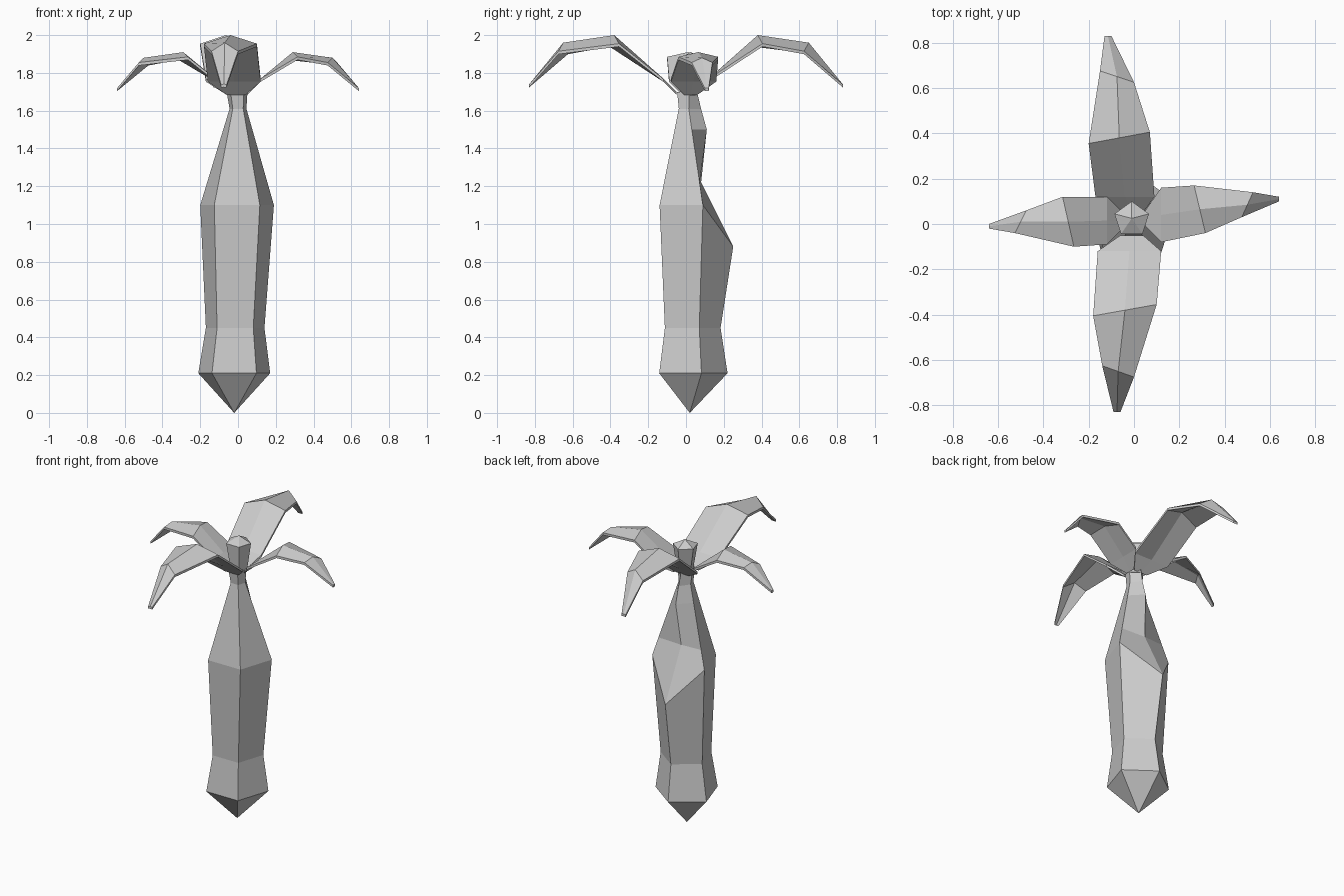
import bpy
import bmesh
from math import sin, cos, pi
from mathutils import Vector

if "Cube" in bpy.data.objects:
    bpy.data.objects.remove(bpy.data.objects["Cube"], do_unlink=True)

# One plain grey for the whole plant
GREY = (0.6, 0.6, 0.6, 1)
grey = bpy.data.materials.new("plain_grey")
grey.diffuse_color = GREY
grey.use_nodes = True
grey.node_tree.nodes["Principled BSDF"].inputs["Base Color"].default_value = GREY


def finish(name, bm):
    bmesh.ops.recalc_face_normals(bm, faces=bm.faces[:])
    mesh = bpy.data.meshes.new(name)
    bm.to_mesh(mesh)
    bm.free()
    mesh.materials.append(grey)
    obj = bpy.data.objects.new(name, mesh)
    bpy.context.collection.objects.link(obj)
    return obj


def pentagon(x, y, z, r):
    """Five points, the first one pointing to the back."""
    angles = [pi / 2 + i * 2 * pi / 5 for i in range(5)]
    return [Vector((x + r * cos(a), y + r * sin(a), z)) for a in angles]


def loft(name, rings, bottom=None, top=None):
    """Skin a stack of rings, closing each end with a point or a flat cap."""
    bm = bmesh.new()
    loops = [[bm.verts.new(p) for p in ring] for ring in rings]
    n = len(rings[0])
    for low, high in zip(loops, loops[1:]):
        for i in range(n):
            j = (i + 1) % n
            bm.faces.new((low[i], low[j], high[j], high[i]))
    for loop, tip in ((loops[0], bottom), (loops[-1], top)):
        if tip is None:
            bm.faces.new(loop)
        else:
            point = bm.verts.new(tip)
            for i in range(n):
                bm.faces.new((loop[i], loop[(i + 1) % n], point))
    return finish(name, bm)


# Trunk: five sides, pointed foot, a lumpy ridge down the back
base = pentagon(-0.02, 0.02, 0.21, 0.2)
waist = pentagon(-0.015, 0.02, 0.45, 0.163)
shoulder = pentagon(-0.005, 0.026, 1.1, 0.205)
neck = pentagon(0, 0, 1.61, 0.047)
collar = pentagon(-0.005, 0, 1.7, 0.058)


def between(z):
    t = (z - shoulder[0].z) / (neck[0].z - shoulder[0].z)
    return [a.lerp(b, t) for a, b in zip(shoulder, neck)]


hollow, bump = between(1.22), between(1.5)
shoulder[0] = Vector((-0.02, 0.25, 0.88))
hollow[0] = Vector((-0.02, 0.08, 1.22))
bump[0] = Vector((0, 0.11, 1.5))
neck[0].y = 0.08
loft("trunk", [base, waist, shoulder, hollow, bump, neck, collar],
     bottom=(-0.02, 0.02, 0))

# Bud in the middle of the crown
loft("crown_bud", [pentagon(0, 0.01, 1.68, 0.05), pentagon(-0.01, 0.02, 1.87, 0.08)],
     top=(-0.01, 0.025, 1.91))

# Fronds: folded blades that rise, bend over and end in a narrow tip
SKEW = (0, 0, -0.025, 0.025, 0)
FOLD = (0.01, 0.02, 1, 1, 0.01)
THICK = Vector((0, 0, 0.016))


def frond(name, quarter, reach, heights, sides, droop):
    """Sides are the right and left edges, seen looking out along the blade."""
    a = quarter * pi / 2
    out = Vector((cos(a), sin(a), 0))
    left = Vector((-sin(a), cos(a), 0))
    sections = []
    for along, z, (lo, hi), skew, fold in zip(reach, heights, sides, SKEW, FOLD):
        up = Vector((0, 0, z))
        drop = Vector((0, 0, droop * fold))
        right_edge = out * (along - skew) + left * lo + up - drop
        rib = out * along + left * (lo + hi) / 2 + up
        left_edge = out * (along + skew) + left * hi + up - drop
        upper = [right_edge, rib, left_edge]
        sections.append(upper + [p - THICK for p in reversed(upper)])
    loft(name, sections)


long_reach = (0.05, 0.12, 0.38, 0.65, 0.83)
long_heights = (1.7, 1.77, 2.0, 1.96, 1.74)
short_reach = (0.05, 0.12, 0.29, 0.5, 0.64)
short_heights = (1.7, 1.77, 1.91, 1.88, 1.72)

frond("front_frond", 3, long_reach, long_heights,
      ((-0.06, 0.04), (-0.16, 0.12), (-0.18, 0.1), (-0.14, 0), (-0.09, -0.06)), 0.045)
frond("back_frond", 1, long_reach, long_heights,
      ((-0.04, 0.06), (-0.09, 0.17), (-0.07, 0.2), (0, 0.15), (0.1, 0.13)), 0.045)
frond("left_frond", 0, short_reach, short_heights,
      ((-0.01, 0.06), (-0.08, 0.16), (-0.04, 0.17), (0.03, 0.14), (0.1, 0.12)), 0.025)
frond("right_frond", 2, short_reach, short_heights,
      ((-0.05, 0.02), (-0.12, 0.09), (-0.12, 0.1), (-0.06, 0.04), (0, 0.02)), 0.025)
